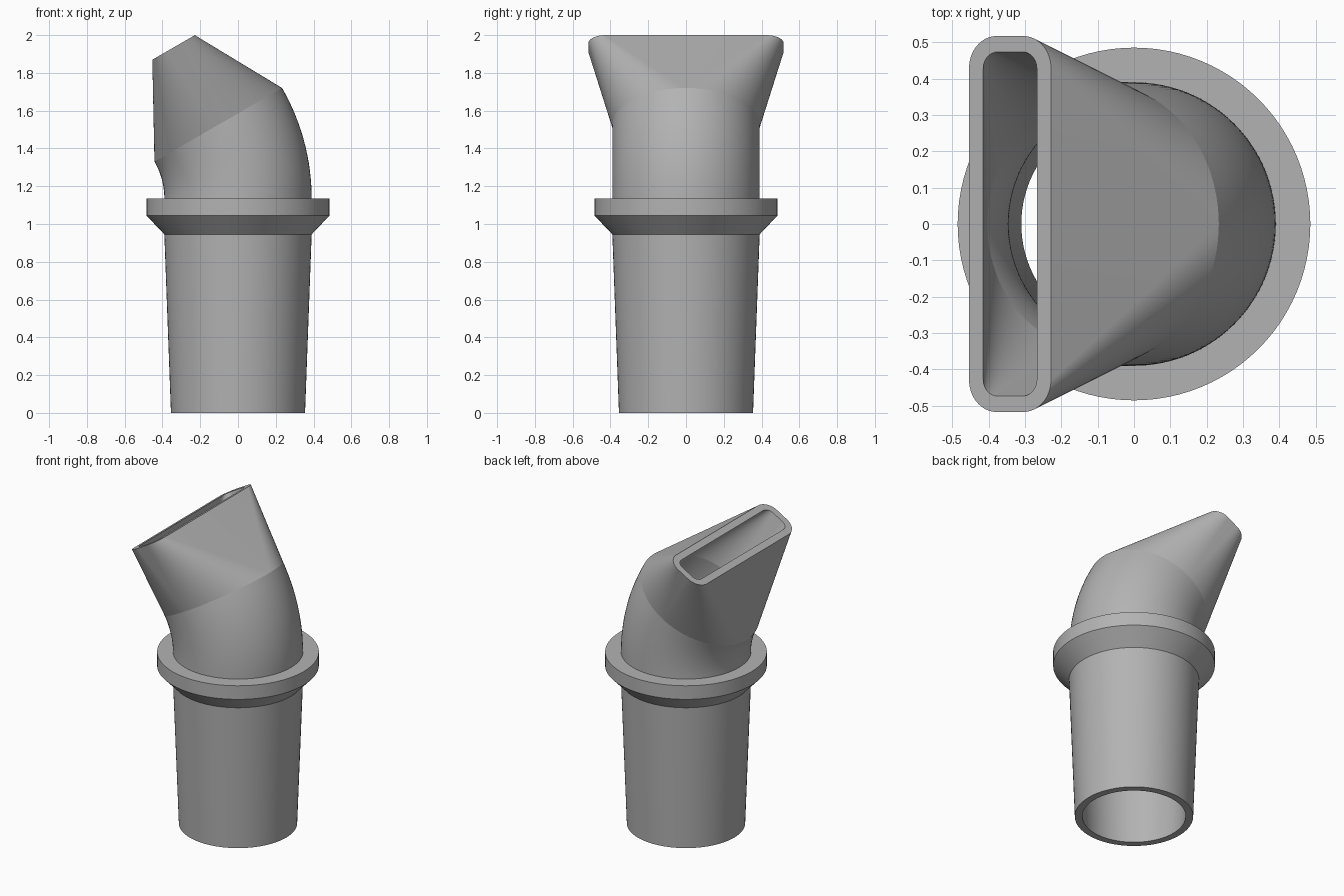
import bpy, bmesh
from math import sin, cos, pi, radians
from mathutils import Vector

cube = bpy.data.objects.get("Cube")
if cube:
    bpy.data.objects.remove(cube, do_unlink=True)

# Main dimensions
R_OUT, R_IN = 0.39, 0.345        # pipe radii at the collar and elbow
COLLAR_TOP = 1.135
BEND_R, BEND = 0.78, radians(30)
NOZZLE_LEN = 0.473
STEPS = 24                       # segments per quarter turn

grey = bpy.data.materials.new("plain grey")
grey.use_nodes = True
colour = (0.45, 0.45, 0.45, 1)
grey.diffuse_color = colour
grey.node_tree.nodes["Principled BSDF"].inputs["Base Color"].default_value = colour


def ring(centre, tilt, half_u, half_v, corner):
    """Rounded rectangle; a circle when the corner equals both half sizes."""
    u, v = Vector((cos(tilt), 0, sin(tilt))), Vector((0, 1, 0))
    points = []
    for q, (su, sv) in enumerate(((1, 1), (-1, 1), (-1, -1), (1, -1))):
        for i in range(STEPS + 1):
            a = (q + i / STEPS) * pi / 2
            points.append(centre + u * (su * (half_u - corner) + corner * cos(a))
                          + v * (sv * (half_v - corner) + corner * sin(a)))
    return points


def circle(r, z):
    return ring(Vector((0, 0, z)), 0, r, r, r)


def elbow_ring(r, a):
    centre = Vector((BEND_R * (cos(a) - 1), 0, COLLAR_TOP + BEND_R * sin(a)))
    return ring(centre, a, r, r, r)


def loft(name, *strips):
    """Skin each list of rings in order; outer walls run up, inner walls down."""
    bm = bmesh.new()
    for strip in strips:
        loops = [[bm.verts.new(p) for p in points] for points in strip]
        for low, high in zip(loops, loops[1:]):
            n = len(low)
            for i in range(n):
                j = (i + 1) % n
                bm.faces.new((low[i], low[j], high[j], high[i]))
    bmesh.ops.remove_doubles(bm, verts=bm.verts, dist=0.00001)
    bmesh.ops.dissolve_degenerate(bm, edges=bm.edges, dist=0.00001)
    mesh = bpy.data.meshes.new(name)
    bm.to_mesh(mesh)
    bm.free()
    mesh.materials.append(grey)
    obj = bpy.data.objects.new(name, mesh)
    bpy.context.collection.objects.link(obj)
    bpy.ops.object.select_all(action="DESELECT")
    obj.select_set(True)
    bpy.context.view_layer.objects.active = obj
    bpy.ops.object.shade_smooth_by_angle(angle=radians(30))


# Tapered hollow tube with an open bottom
loft("tapered_tube", [circle(R_IN, COLLAR_TOP), circle(R_IN, 0.945), circle(0.31, 0),
                      circle(0.355, 0), circle(R_OUT, 0.945)])

# Collar with a sloped underside
loft("collar", [circle(R_OUT, 0.945), circle(0.485, 1.045),
                circle(0.485, COLLAR_TOP), circle(R_OUT, COLLAR_TOP)])

# Bent pipe
angles = [BEND * i / 16 for i in range(17)]
loft("elbow", [elbow_ring(R_OUT, a) for a in angles],
     [elbow_ring(R_IN, a) for a in reversed(angles)])

# Nozzle flattening from the round pipe to a wide slot
tip = Vector((BEND_R * (cos(BEND) - 1), 0, COLLAR_TOP + BEND_R * sin(BEND)))
tip += NOZZLE_LEN * Vector((-sin(BEND), 0, cos(BEND)))
loft("slot_nozzle", [elbow_ring(R_OUT, BEND), ring(tip, BEND, 0.13, 0.517, 0.088),
                     ring(tip, BEND, 0.085, 0.473, 0.045), elbow_ring(R_IN, BEND)])
